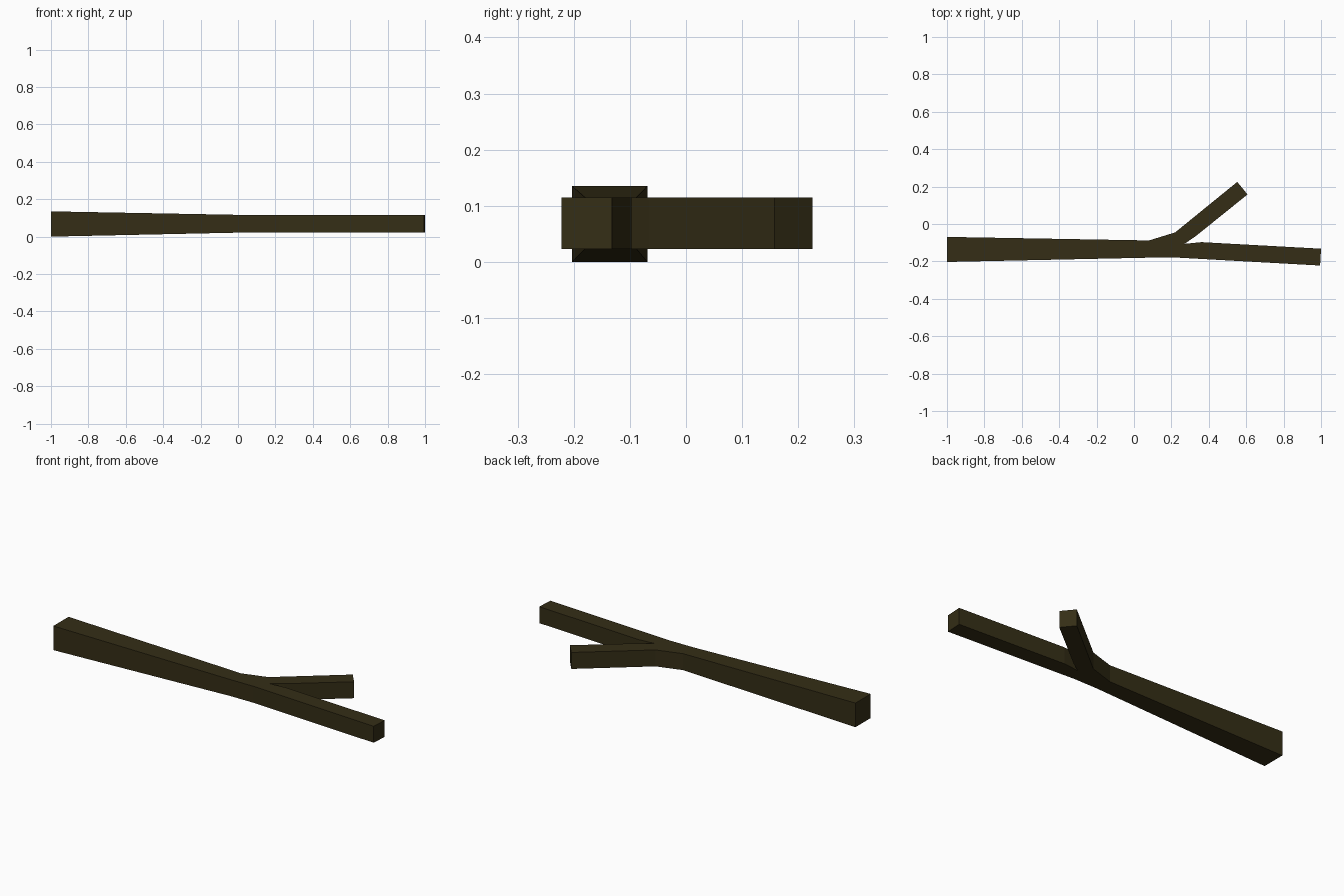
import bpy, bmesh

if "Cube" in bpy.data.objects:
    bpy.data.objects.remove(bpy.data.objects["Cube"])

# Plan points (x, y) of the forked stick
P = {
    'A': (-1, -.203), 'B': (.08, -.18), 'C': (.22, -.179), 'D': (.995, -.222),
    'E': (1, -.132), 'F': (.36, -.097), 'G': (.27, -.106), 'H': (.33, -.065),
    'I': (.607, .158), 'J': (.552, .225), 'K': (.22, -.045), 'L': (.08, -.088),
    'M': (-1, -.069),
}
# Plan faces: thick trunk, junction, straight arm, side branch
CAPS = ["ABLM", "BCGKL", "CDEFG", "GHIJK"]

bm = bmesh.new()
top, bottom = {}, {}
for k, (x, y) in P.items():
    lo, hi = (0, .135) if k in "AM" else (.023, .115)
    bottom[k] = bm.verts.new((x, y, lo))
    top[k] = bm.verts.new((x, y, hi))

for cap in CAPS:
    bm.faces.new([top[k] for k in cap])
    bm.faces.new([bottom[k] for k in reversed(cap)])

# Side walls around the outline
ring = list(P)
for a, b in zip(ring, ring[1:] + ring[:1]):
    bm.faces.new((bottom[a], bottom[b], top[b], top[a]))
bmesh.ops.recalc_face_normals(bm, faces=bm.faces)

mesh = bpy.data.meshes.new("forked_stick")
bm.to_mesh(mesh)
bm.free()
stick = bpy.data.objects.new("forked_stick", mesh)
bpy.context.collection.objects.link(stick)

# Dark bark colour
bark = bpy.data.materials.new("bark")
bark.diffuse_color = (.035, .027, .008, 1)
bark.use_nodes = True
bark.node_tree.nodes["Principled BSDF"].inputs["Base Color"].default_value = bark.diffuse_color
mesh.materials.append(bark)
